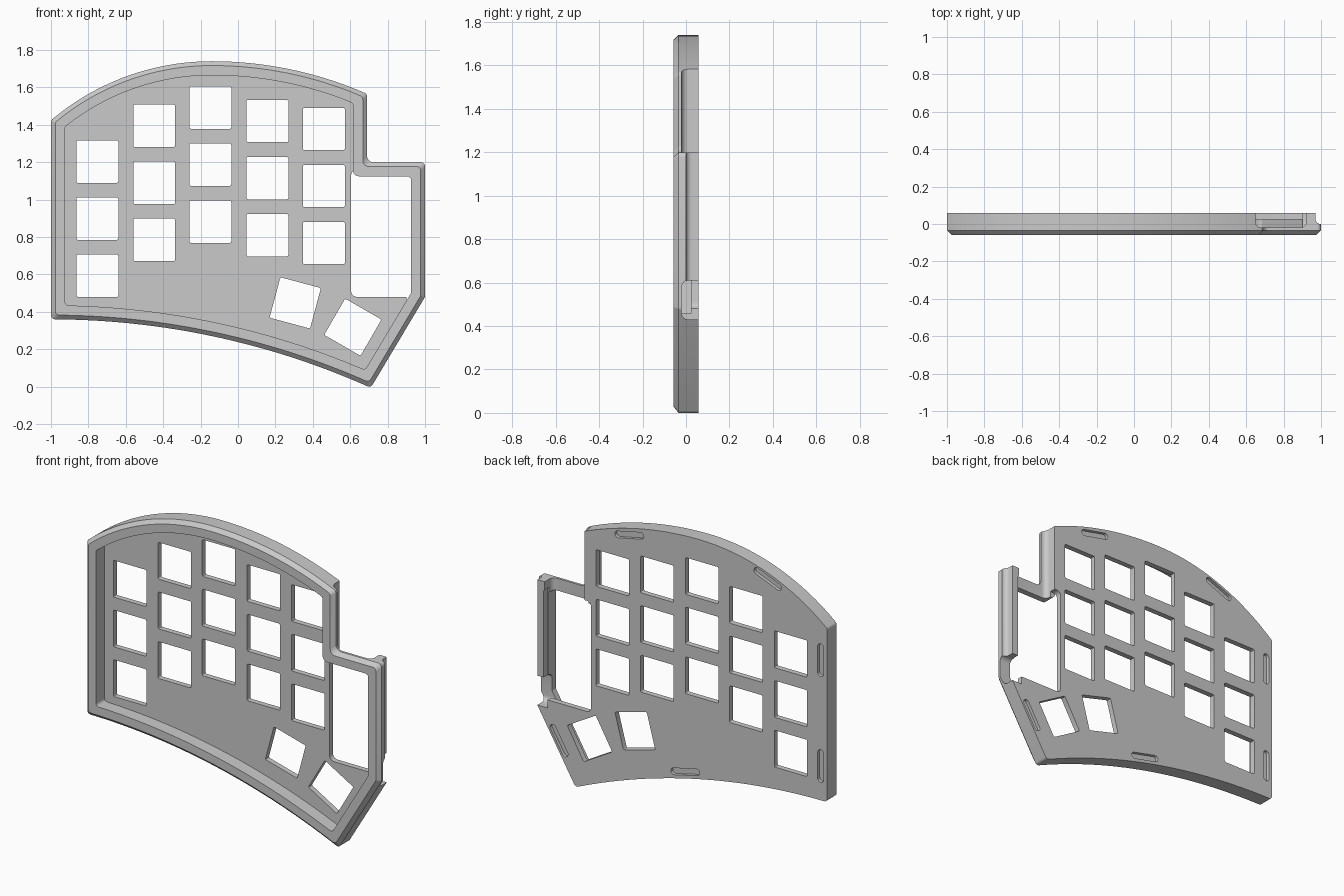
import bpy, bmesh, math
from mathutils import Vector

if "Cube" in bpy.data.objects:
    bpy.data.objects.remove(bpy.data.objects["Cube"])

H = 0.0575        # half thickness
FLOOR = 0.024     # front side of the key plate


def span(a, b, n):
    return [a + (b - a) * i / n for i in range(n + 1)]


def outline(d):
    # case outline moved inward by d: arched top, stepped right side,
    # slanted lower right, curved bottom (clockwise)
    def arc(x0, z0, R, xs):
        return [(x, z0 + math.sqrt(R * R - (x - x0) ** 2)) for x in xs]
    top = (arc(-0.14, 1.74 - 1.33, 1.33 - d, span(-1 + d, -0.14, 18))
           + arc(-0.14, 1.74 - 2.06, 2.06 - d, span(-0.14, 0.69 - d, 16)[1:]))
    # slanted edge, cut where it meets the bottom circle
    a, t = Vector((1, 0.48)), Vector((-0.29, -0.486)).normalized()
    a += Vector((t.y, -t.x)) * d
    corner = a + t * ((1 - d - a.x) / t.x)
    c, R = Vector((-1, 0.36 - 4.18)), 4.18 + d
    b = (a - c).dot(t)
    tip = a + t * (-b + math.sqrt(b * b - (a - c).length_squared + R * R)) \
        if (a - c).length < R else a + t * (-b - math.sqrt(b * b - (a - c).length_squared + R * R))
    return (top + [(0.69 - d, 1.2 - d), (1 - d, 1.2 - d), tuple(corner)]
            + arc(c.x, c.y, R, span(tip.x, -1 + d, 28)))


def rounded(pts, r, seg=5):
    # fillet every clear corner, inner corners a little wider
    out, n = [], len(pts)
    for i in range(n):
        a, p, c = (Vector(pts[(i + k) % n]) for k in (-1, 0, 1))
        u, v = (a - p).normalized(), (c - p).normalized()
        turn = math.pi - u.angle(v)
        if turn < math.radians(20):
            out.append(tuple(p))
            continue
        q = r * 1.5 if u.x * v.y - u.y * v.x < 0 else r
        half = (math.pi - turn) / 2
        centre = p + (u + v).normalized() * q / math.sin(half)
        s = p + u * q / math.tan(half) - centre
        e = p + v * q / math.tan(half) - centre
        for k in range(seg + 1):
            t = k / seg
            w = (s * math.sin((1 - t) * turn) + e * math.sin(t * turn)) / math.sin(turn)
            out.append(tuple(centre + w))
    return out


def loft(bm, rings):
    # closed solid through rings of equal point count
    vs = [[bm.verts.new(p) for p in ring] for ring in rings]
    n = len(vs[0])
    for A, B in zip(vs, vs[1:]):
        for i in range(n):
            bm.faces.new((A[i], A[(i + 1) % n], B[(i + 1) % n], B[i]))
    bm.faces.new(vs[0])
    bm.faces.new(vs[-1])


def prism(bm, pts, axis, a, b):
    # extrude a 2D profile along x, y or z
    put = {'x': lambda p, t: (t, p[0], p[1]),
           'y': lambda p, t: (p[0], t, p[1]),
           'z': lambda p, t: (p[0], p[1], t)}[axis]
    loft(bm, [[put(p, t) for p in pts] for t in (a, b)])


def make(name, bm):
    bmesh.ops.recalc_face_normals(bm, faces=bm.faces)
    me = bpy.data.meshes.new(name)
    bm.to_mesh(me)
    bm.free()
    ob = bpy.data.objects.new(name, me)
    bpy.context.collection.objects.link(ob)
    return ob


def rect(cx, cz, w, h, deg=0, r=0.008, seg=3):
    c, s = math.cos(math.radians(deg)), math.sin(math.radians(deg))
    base = [(-w / 2, -h / 2), (-w / 2, h / 2), (w / 2, h / 2), (w / 2, -h / 2)]
    return [(cx + x * c - z * s, cz + x * s + z * c) for x, z in rounded(base, r, seg)]


def volume(me):
    bm = bmesh.new()
    bm.from_mesh(me)
    v = bm.calc_volume()
    bm.free()
    return v


def cut(name, shapes):
    # subtract prisms from the body, using the first solver that gives a sound result
    bm = bmesh.new()
    for pts, axis, a, b in shapes:
        prism(bm, pts, axis, a, b)
    c = make(name, bm)
    c.hide_render = True
    before = volume(body.data)
    mod = body.modifiers.new(name, 'BOOLEAN')
    mod.operation, mod.object = 'DIFFERENCE', c
    for solver in ('EXACT', 'MANIFOLD', 'FLOAT'):
        mod.solver = solver
        bpy.context.view_layer.update()
        dg = bpy.context.evaluated_depsgraph_get()
        me = bpy.data.meshes.new_from_object(body.evaluated_get(dg))
        if 0.2 * before < volume(me) < before - 1e-6:
            body.data = me
            break
    body.modifiers.remove(mod)
    bpy.data.objects.remove(c)


# case body with chamfered front edge
bm = bmesh.new()
full, inner = rounded(outline(0), 0.022), rounded(outline(0.023), 0.022)
loft(bm, [[(x, H, z) for x, z in full],
          [(x, -H + 0.023, z) for x, z in full],
          [(x, -H, z) for x, z in inner]])
body = make("keyboard_case", bm)

# front recess inside the rim
cut("recess_cutter", [(rounded(outline(0.075), 0.02), 'y', -1, FLOOR)])

# key holes: five staggered columns and two turned thumb keys
keys = [(rect(x, z - 0.305 * k, 0.224, 0.226), 'y', -0.5, 0.5)
        for x, z in ((-0.752, 1.203), (-0.448, 1.395), (-0.148, 1.492),
                     (0.157, 1.42), (0.459, 1.378)) for k in range(3)]
keys += [(rect(0.306, 0.448, 0.224, 0.224, -15), 'y', -0.5, 0.5),
         (rect(0.614, 0.318, 0.224, 0.224, -30), 'y', -0.5, 0.5)]
cut("key_cutter", keys)

# controller window through the floor
cut("window_cutter", [(rect(0.767, 0.82, 0.324, 0.68, 0, 0.03, 5), 'y', 0.018, 0.5)])

# lowered wall along the upper right step
cut("step_cutter", [(rect(0.785, 0.49, 0.27, 1.02, 0, 0.03, 6), 'z', 1.1, 2)])

# lowered gap in the right wall
cut("gap_cutter", [(rect(0.49, 0.52, 1.02, 0.18, 0, 0.03, 6), 'x', 0.9, 1.2)])

# rebate on the outside of the right wall
cut("rebate_cutter", [(rect(1.17, 0.5, 0.4, 1.0, 0, 0.027, 6), 'z', 0.52, 1.4)])

# shallow foot slots on the back
feet = [(0.345, 1.64, -12), (-0.595, 1.622, 22), (-0.955, 1.22, 90),
        (-0.955, 0.57, 90), (-0.035, 0.288, -13), (0.823, 0.25, 59)]
cut("foot_slot_cutter", [(rect(x, z, 0.2, 0.04, a, 0.0195, 6), 'y', H - 0.02, 0.5)
                         for x, z, a in feet])

# stand on the ground
base = min(v.co.z for v in body.data.vertices)
for v in body.data.vertices:
    v.co.z -= base

mat = bpy.data.materials.new("light_grey")
mat.diffuse_color = (0.59, 0.59, 0.59, 1)
mat.use_nodes = True
mat.node_tree.nodes["Principled BSDF"].inputs["Base Color"].default_value = mat.diffuse_color
body.data.materials.clear()
body.data.materials.append(mat)
bpy.context.view_layer.objects.active = body
bpy.ops.object.select_all(action='DESELECT')
body.select_set(True)
bpy.ops.object.shade_smooth_by_angle(angle=math.radians(30))
